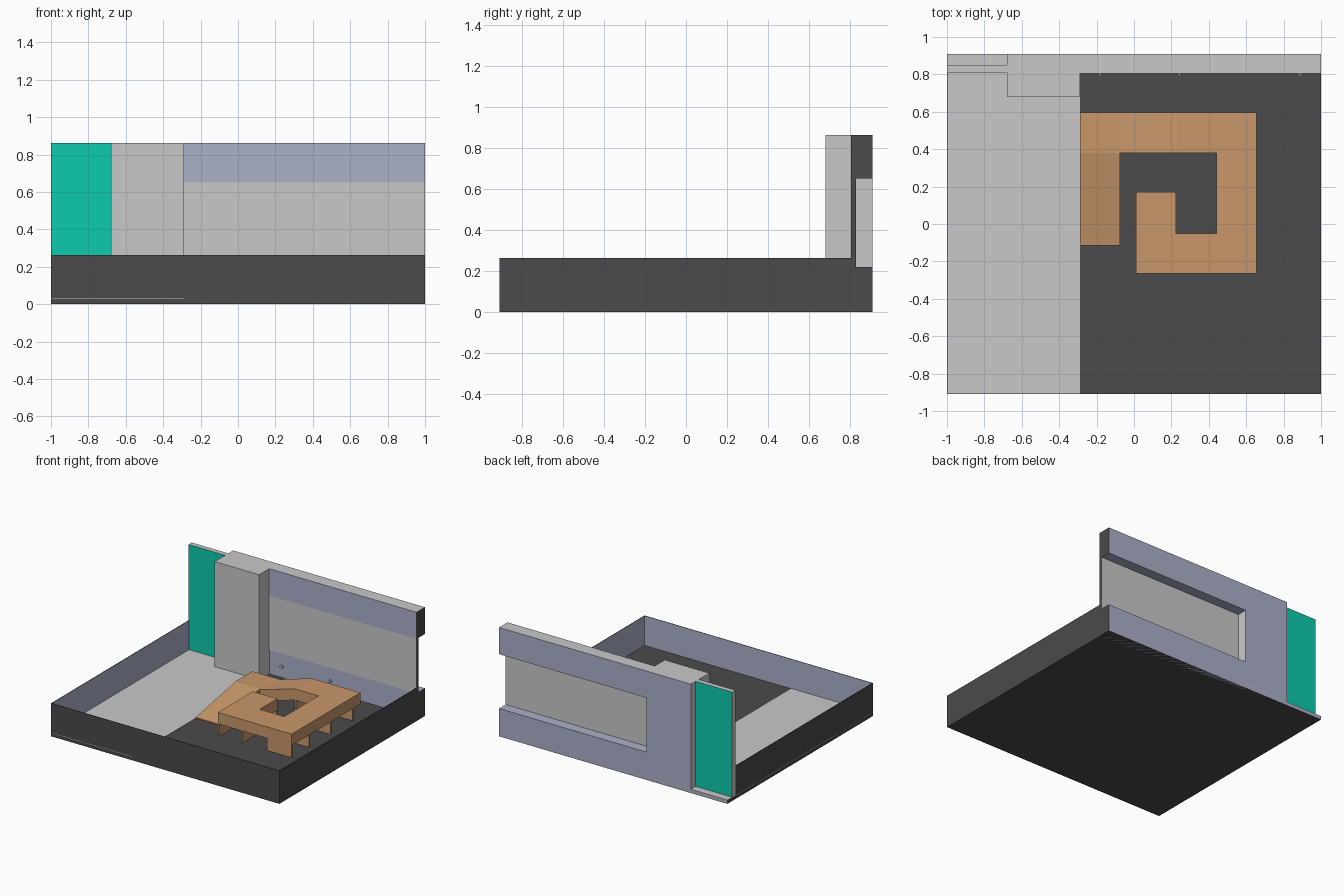
import bpy, bmesh

if "Cube" in bpy.data.objects:
    bpy.data.objects.remove(bpy.data.objects["Cube"])


def material(name, rgb):
    m = bpy.data.materials.new(name)
    m.diffuse_color = (*rgb, 1)
    m.use_nodes = True
    m.node_tree.nodes["Principled BSDF"].inputs["Base Color"].default_value = m.diffuse_color
    return m


GREY = material("light grey", (0.584, 0.584, 0.584))
DARK = material("charcoal", (0.069, 0.069, 0.069))
BLUE = material("blue grey", (0.413, 0.440, 0.584))
TEAL = material("teal", (0.004, 0.597, 0.418))
WOOD = material("orange brown", (0.584, 0.314, 0.147))


def finish(name, bm, mats):
    me = bpy.data.meshes.new(name)
    bm.to_mesh(me)
    bm.free()
    for m in mats:
        me.materials.append(m)
    ob = bpy.data.objects.new(name, me)
    bpy.context.collection.objects.link(ob)
    return ob


def box(name, x, y, z, main, **sides):
    """Box from ranges; sides such as left=DARK recolour single faces."""
    dirs = {"right": (0, 1), "left": (0, -1), "back": (1, 1),
            "front": (1, -1), "top": (2, 1), "under": (2, -1)}
    bm = bmesh.new()
    bmesh.ops.create_cube(bm, size=1)
    for v in bm.verts:
        for i, r in enumerate((x, y, z)):
            v.co[i] = r[1] if v.co[i] > 0 else r[0]
    bm.normal_update()
    mats = [main]
    for side, m in sides.items():
        axis, sign = dirs[side]
        mats.append(m)
        for f in bm.faces:
            if f.normal[axis] * sign > 0.9:
                f.material_index = len(mats) - 1
    return finish(name, bm, mats)


# Tray: floor slab, pale walkway and thin rim walls
T, RIM, FLOOR = 0.004, 0.262, 0.03
box("floor_slab", (-1, 1), (-0.91, 0.91), (0, FLOOR - 0.003), DARK, back=BLUE)
box("pale_walkway", (-1, -0.29), (-0.91, 0.91), (FLOOR - 0.003, FLOOR), GREY)
box("front_rim", (-1, 1), (-0.91, -0.91 + T), (0, RIM), DARK, back=BLUE)
box("left_rim", (-1, -1 + T), (-0.91, 0.81), (0, RIM), DARK, right=BLUE)
box("right_rim", (1 - T, 1), (-0.91, 0.81), (0, RIM), DARK, left=BLUE)

# Back wall: sill, recessed panel, beam, pillar and teal door
box("wall_sill", (-0.29, 1), (0.81, 0.91), (0, 0.22), BLUE, right=DARK)
box("wall_panel", (-0.29, 1), (0.805, 0.828), (0.22, 0.65), GREY, right=DARK)
box("wall_beam", (-0.29, 1), (0.805, 0.91), (0.65, 0.862), BLUE,
    right=DARK, top=GREY)
box("pillar", (-0.68, -0.29), (0.68, 0.91), (0.002, 0.862), GREY, back=BLUE)
box("teal_door", (-1, -0.68), (0.81, 0.85), (FLOOR, 0.862), TEAL,
    top=GREY, left=GREY)

# Small wall pegs
for i, x in enumerate((-0.18, 0.245, 0.89)):
    bpy.ops.mesh.primitive_cylinder_add(vertices=10, radius=0.012, depth=0.02,
                                        location=(x, 0.802, 0.115),
                                        rotation=(1.5708, 0, 0))
    peg = bpy.context.object
    peg.name = f"wall_peg_{i + 1}"
    peg.data.materials.append(GREY)

# Spiral ramp: outer point, inner point, height at each station
H = 0.213
stations = [((-0.29, -0.115), (-0.075, -0.115), FLOOR + 0.006),
            ((-0.29, 0.38), (-0.075, 0.38), 0.13),
            ((-0.29, 0.595), (-0.075, 0.38), 0.13),
            ((-0.05, 0.595), (-0.05, 0.38), 0.13),
            ((0.23, 0.595), (0.23, 0.38), H),
            ((0.655, 0.595), (0.44, 0.38), H),
            ((0.655, -0.265), (0.44, -0.05), H),
            ((0.01, -0.265), (0.225, -0.05), H),
            ((0.01, 0.17), (0.225, 0.17), H)]
bm = bmesh.new()
cache = {}


def vert(p, z):
    key = (p[0], p[1], z)
    if key not in cache:
        cache[key] = bm.verts.new(key)
    return cache[key]


def face(*vs):
    vs = list(dict.fromkeys(vs))
    if len(vs) > 2:
        bm.faces.new(vs)


rings = []
for out, inn, z in stations:
    low = max(FLOOR - 0.002, z - 0.09)
    rings.append([vert(out, z), vert(inn, z), vert(inn, low), vert(out, low)])
for a, b in zip(rings, rings[1:]):
    for i in range(4):
        j = (i + 1) % 4
        face(a[i], a[j], b[j], b[i])
face(*rings[0])
face(*rings[-1])
bmesh.ops.recalc_face_normals(bm, faces=bm.faces[:])
finish("spiral_ramp", bm, [WOOD])

# Thin support plates standing across the ramp
P = 0.012
supports = [(0.23, 0.23 + P, 0.38, 0.595), (0.44, 0.44 + P, 0.38, 0.595),
            (0.44, 0.655, 0.5, 0.5 + P), (0.44, 0.655, 0.22, 0.22 + P),
            (0.44, 0.655, -0.05, -0.05 + P), (0.44, 0.655, -0.265, -0.265 + P),
            (0.213, 0.225, -0.265, -0.05), (0.01, 0.01 + P, -0.265, -0.05),
            (0.01, 0.225, 0.17 - P, 0.17)]
for i, (x0, x1, y0, y1) in enumerate(supports):
    box(f"ramp_support_{i + 1}", (x0, x1), (y0, y1), (FLOOR - 0.003, H - 0.085), WOOD)
